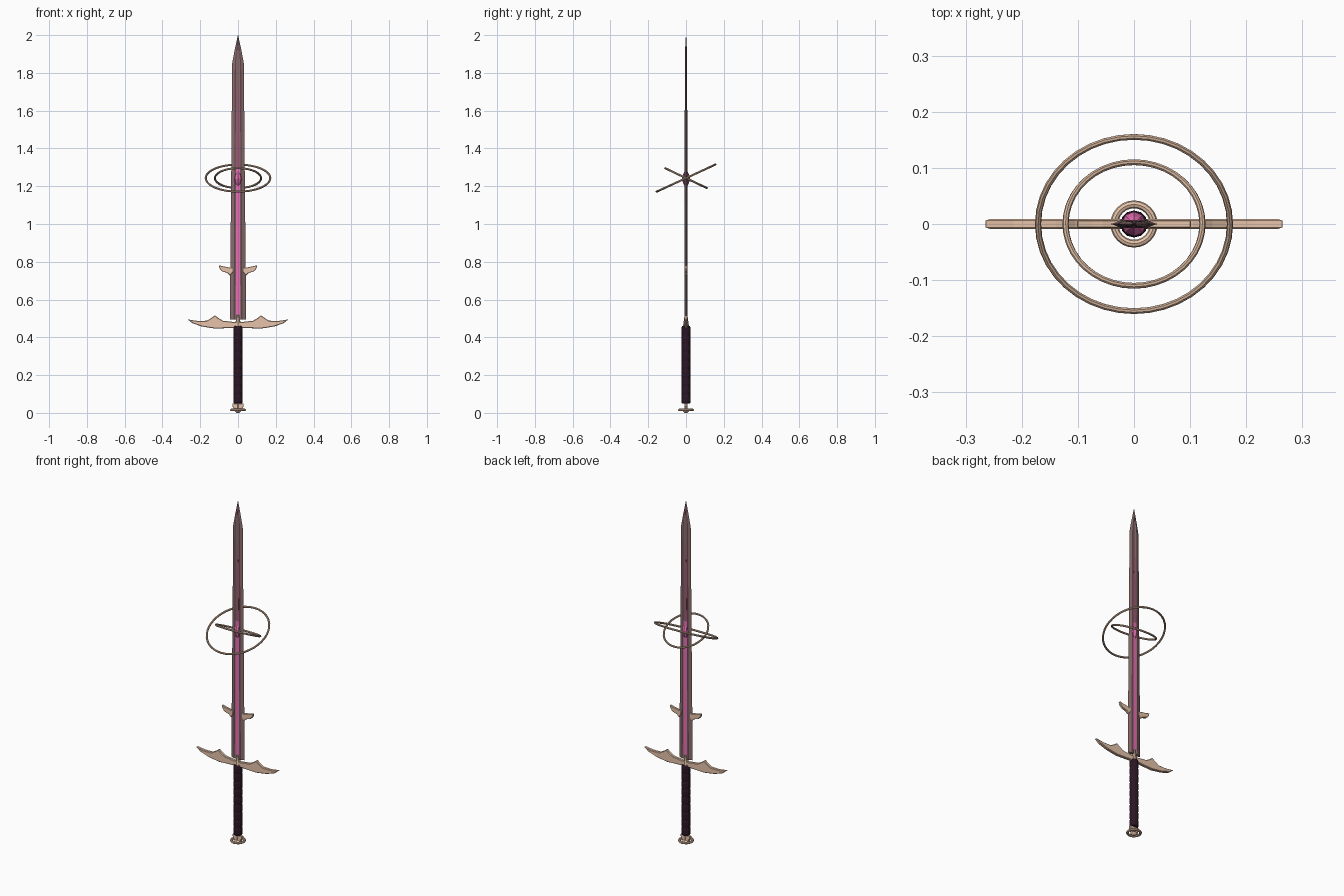
import bpy, bmesh, math

if "Cube" in bpy.data.objects:
    bpy.data.objects.remove(bpy.data.objects["Cube"])


def material(name, col):
    m = bpy.data.materials.new(name)
    m.diffuse_color = (*col, 1)
    m.use_nodes = True
    m.node_tree.nodes["Principled BSDF"].inputs["Base Color"].default_value = m.diffuse_color
    return m


BONE = material("bone_gold", (0.8, 0.55, 0.4))
RING = material("ring_bronze", (0.62, 0.43, 0.31))
STEEL = material("mauve_steel", (0.25, 0.15, 0.15))
CORE = material("dark_core", (0.12, 0.06, 0.075))
PINK = material("pink_crystal", (0.8, 0.16, 0.45))
DUSK = material("dim_crystal", (0.33, 0.1, 0.17))
WRAP = material("grip_wrap", (0.025, 0.008, 0.018))


def make(name, bm, *mats):
    bmesh.ops.recalc_face_normals(bm, faces=bm.faces)
    me = bpy.data.meshes.new(name)
    bm.to_mesh(me)
    bm.free()
    ob = bpy.data.objects.new(name, me)
    bpy.context.collection.objects.link(ob)
    for m in mats:
        me.materials.append(m)
    return ob


def loft(name, loops, *mats, face_mat=None):
    """Skin closed loops of points, capped at both ends."""
    bm = bmesh.new()
    rows = [[bm.verts.new(p) for p in lp] for lp in loops]
    n = len(rows[0])
    for r, (a, b) in enumerate(zip(rows, rows[1:])):
        for i in range(n):
            j = (i + 1) % n
            f = bm.faces.new((a[i], a[j], b[j], b[i]))
            if face_mat:
                f.material_index = face_mat(r, i)
    bm.faces.new(rows[0])
    bm.faces.new(rows[-1])
    return make(name, bm, *mats)


def lathe(name, prof, mat, n=12):
    loops = [[(r * math.cos(2 * math.pi * i / n), r * math.sin(2 * math.pi * i / n), z)
              for i in range(n)] for r, z in prof]
    return loft(name, loops, mat)


def plate(name, prof, t, mat, bev=0.003):
    """Right-hand outline in x/z, thickened, bevelled and mirrored."""
    bm = bmesh.new()
    f = bm.faces.new([bm.verts.new((x, -t, z)) for x, z in prof])
    ext = bmesh.ops.extrude_face_region(bm, geom=[f])
    bmesh.ops.translate(bm, vec=(0, 2 * t, 0),
                        verts=[v for v in ext["geom"] if isinstance(v, bmesh.types.BMVert)])
    ob = make(name, bm, mat)
    b = ob.modifiers.new("bevel", 'BEVEL')
    b.width, b.segments = bev, 1
    b.limit_method, b.angle_limit = 'ANGLE', math.radians(60)
    ob.modifiers.new("mirror", 'MIRROR').use_axis[0] = True
    return ob


def ring(name, major, minor, z, tilt, mat, seg=40):
    bpy.ops.mesh.primitive_torus_add(major_radius=major, minor_radius=minor, major_segments=seg,
                                     minor_segments=8, location=(0, 0, z), rotation=(tilt, 0, 0))
    ob = bpy.context.object
    ob.name = name
    ob.data.materials.append(mat)
    return ob


# Blade: bevelled edges, darker flats, shallow fuller on both faces
def section(z, w, t):
    q = [(1, 0), (0.55, 0.85), (0.35, 1), (0, 0.6), (-0.35, 1), (-0.55, 0.85)]
    q += [(-1, 0), (-0.55, -0.85), (-0.35, -1), (0, -0.6), (0.35, -1), (0.55, -0.85)]
    return [(x * w, y * t, z) for x, y in q]


loft("blade", [section(*r) for r in ((0.495, .043, .009), (0.75, .041, .0085), (1.25, .036, .0075),
                                     (1.85, .031, .006), (1.92, .018, .005), (2.0, .0006, .0006))],
     STEEL, CORE, face_mat=lambda r, i: int(i in (1, 4, 7, 10)))

# Crystal strip running in the fuller, dimming towards the tip (flat front and back)
loft("crystal_strip", [[(w, t * .75, z), (-w, t * .75, z), (-w, -t * .75, z), (w, -t * .75, z)]
                       for z, w, t in ((0.52, .011, .0105), (0.9, .011, .01), (1.3, .010, .0095),
                                       (1.5, .009, .0085), (1.75, .003, .0065))],
     PINK, DUSK, face_mat=lambda r, i: int(r > 1))

# Faceted gem at the centre of the rings
lathe("gem", [(.001, 1.19), (.015, 1.215), (.022, 1.24), (.015, 1.265), (.001, 1.29)], PINK, 8)

# Crossed orbit rings
ring("outer_ring", 0.171, 0.0055, 1.243, math.radians(24.8), RING)
ring("inner_ring", 0.122, 0.0055, 1.243, math.radians(-25.5), RING)

# Parrying lugs on the blade
plate("blade_lugs", [(.028, .745), (.042, .727), (.055, .74), (.085, .75), (.098, .765), (.102, .782),
                     (.075, .775), (.055, .772), (.042, .768), (.028, .77)], .007, BONE, .002)

# Crossguard
plate("crossguard", [(0, .452), (.03, .45), (.12, .446), (.19, .457), (.24, .474), (.267, .495),
                     (.215, .487), (.165, .488), (.14, .503), (.122, .517), (.105, .503),
                     (.08, .488), (.045, .484), (.02, .481), (0, .481)], .009, BONE)
lathe("guard_collar", [(.019, .445), (.016, .46), (.012, .485), (.008, .515)], BONE, 8)

# Grip with shallow wrapped bulges
grip = [(.019, .05)]
for k in range(9):
    z0 = .052 + k * .045
    grip += [(.0225, z0), (.0242, z0 + .012), (.0242, z0 + .032), (.0225, z0 + .044)]
lathe("grip", grip + [(.019, .461)], WRAP)

# Pommel: neck plate, open ring and small bottom cap
plate("pommel_neck", [(0, .012), (.02, .014), (.024, .028), (.03, .035), (.03, .049), (0, .05)],
      .008, BONE, .002)
ring("pommel_ring", 0.035, 0.007, 0.016, 0, BONE, 24)
lathe("pommel_cap", [(.006, 0), (.014, .006), (.02, .012), (.012, .019)], BONE)
